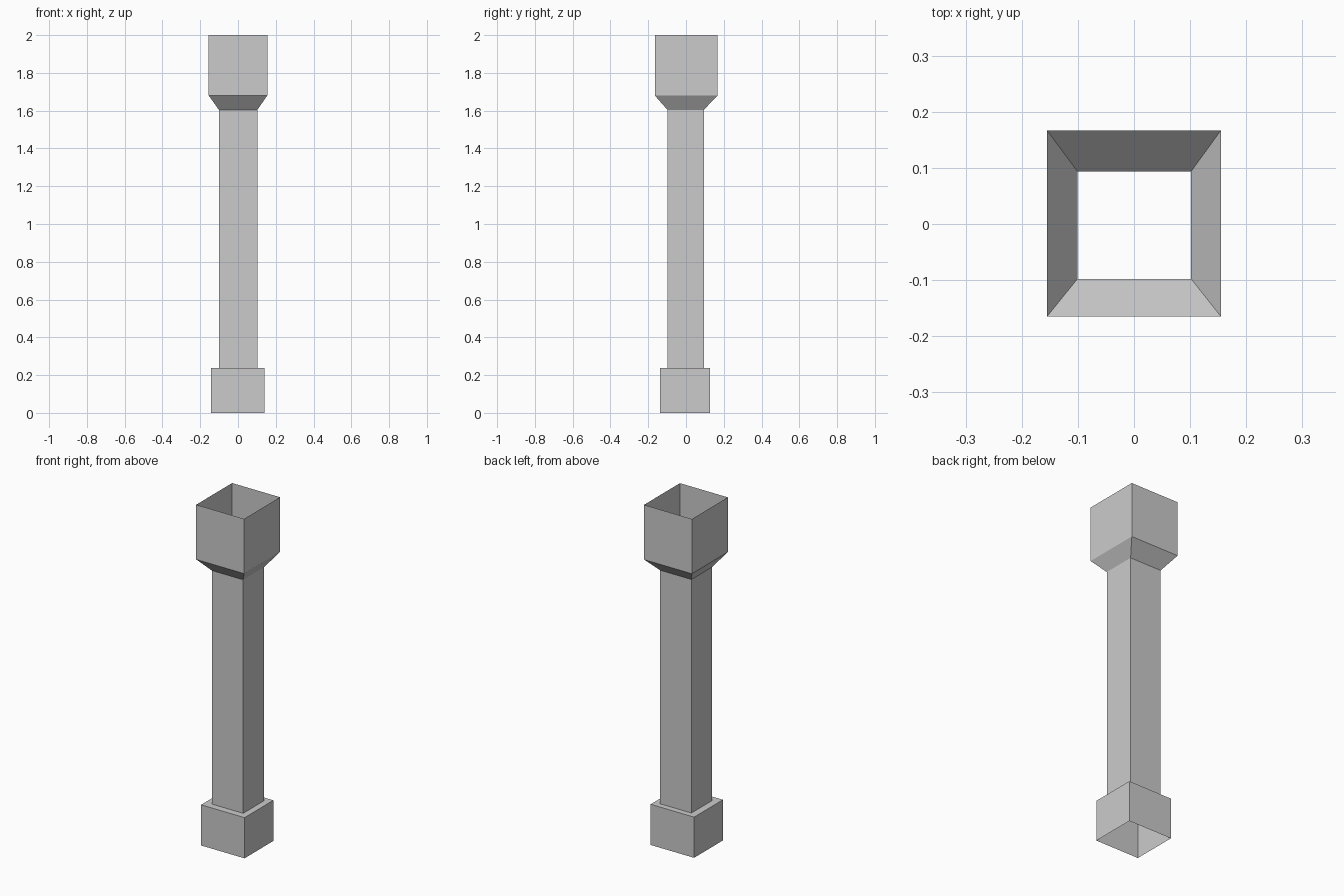
import bpy
import bmesh

cube = bpy.data.objects.get("Cube")
if cube:
    bpy.data.objects.remove(cube, do_unlink=True)

stone = bpy.data.materials.new("grey stone")
stone.use_nodes = True
stone.diffuse_color = (0.6, 0.6, 0.6, 1)
stone.node_tree.nodes["Principled BSDF"].inputs["Base Color"].default_value = (0.6, 0.6, 0.6, 1)

# Rectangular outlines: left, right, front, back
BASE = (-0.142, 0.139, -0.138, 0.128)
SHAFT = (-0.101, 0.102, -0.098, 0.094)
TOP = (-0.155, 0.155, -0.165, 0.167)


def open_shell(name, sections):
    """Join stacked rectangles with side walls, leaving both ends open."""
    bm = bmesh.new()
    rings = []
    for (x0, x1, y0, y1), z in sections:
        corners = ((x0, y0), (x1, y0), (x1, y1), (x0, y1))
        rings.append([bm.verts.new((x, y, z)) for x, y in corners])
    for low, high in zip(rings, rings[1:]):
        for i in range(4):
            j = (i + 1) % 4
            bm.faces.new((low[i], low[j], high[j], high[i]))
    mesh = bpy.data.meshes.new(name)
    bm.to_mesh(mesh)
    bm.free()
    mesh.materials.append(stone)
    obj = bpy.data.objects.new(name, mesh)
    bpy.context.collection.objects.link(obj)
    return obj


# Hollow plinth with a flat ledge around the shaft
open_shell("base", [(BASE, 0), (BASE, 0.238), (SHAFT, 0.238)])

# Long square shaft
open_shell("shaft", [(SHAFT, 0.238), (SHAFT, 1.604)])

# Flared neck and open box on top
open_shell("capital", [(SHAFT, 1.604), (TOP, 1.68), (TOP, 2)])
